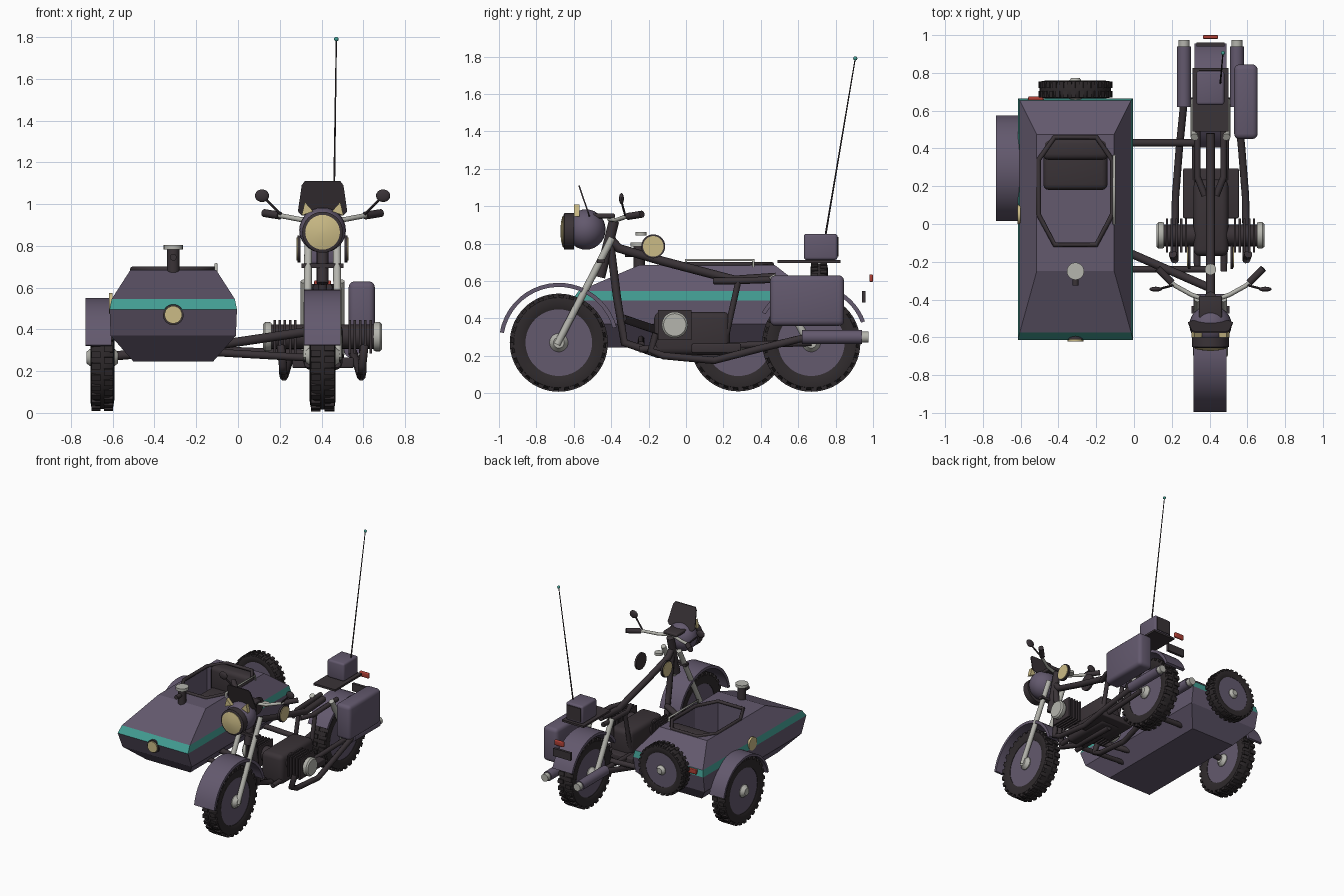
import bpy, bmesh, math
from mathutils import Vector, Matrix

if "Cube" in bpy.data.objects:
    bpy.data.objects.remove(bpy.data.objects["Cube"])

def mat(name, rgb):
    m = bpy.data.materials.new(name)
    m.diffuse_color = (*rgb, 1)
    m.use_nodes = True
    m.node_tree.nodes["Principled BSDF"].inputs["Base Color"].default_value = m.diffuse_color
    return m

PURPLE = mat("dusty_purple", (.125, .100, .155))
DARK = mat("dark_brown_grey", (.042, .033, .038))
RUBBER = mat("black_rubber", (.028, .023, .025))
TEAL = mat("teal", (.055, .34, .29))
TAN = mat("lamp_cream", (.60, .50, .24))
METAL = mat("light_metal", (.46, .46, .42))
RED = mat("lamp_red", (.42, .05, .035))
CX = .405   # motorcycle centre line
SX = -.31   # sidecar centre line

def finish(name, bm, *mats, smooth=True):
    bmesh.ops.recalc_face_normals(bm, faces=bm.faces)
    me = bpy.data.meshes.new(name)
    bm.to_mesh(me)
    bm.free()
    ob = bpy.data.objects.new(name, me)
    bpy.context.collection.objects.link(ob)
    for m in mats:
        me.materials.append(m)
    if smooth:
        bpy.ops.object.select_all(action='DESELECT')
        ob.select_set(True)
        bpy.context.view_layer.objects.active = ob
        bpy.ops.object.shade_smooth_by_angle(angle=math.radians(35))
    return ob

def box(name, lo, hi, m, bevel=0):
    bm = bmesh.new()
    lo, hi = Vector(lo), Vector(hi)
    bmesh.ops.create_cube(bm, size=1, matrix=Matrix.Translation((lo + hi) / 2) @ Matrix.Diagonal((*(hi - lo), 1)))
    if bevel:
        bmesh.ops.bevel(bm, geom=bm.edges[:], offset=bevel, segments=3, profile=.5, affect='EDGES')
    return finish(name, bm, m)

def lathe(name, prof, centre, axis, m, seg=32):
    """Revolve (radius, distance along axis) points around an axis."""
    bm = bmesh.new()
    rot = Vector(axis).to_track_quat('Z', 'Y')
    rings = [[bm.verts.new(rot @ Vector((r * math.cos(t), r * math.sin(t), a)) + Vector(centre))
              for t in (2 * math.pi * i / seg for i in range(seg))] for r, a in prof]
    for p, q in zip(rings, rings[1:]):
        for i in range(seg):
            j = (i + 1) % seg
            bm.faces.new((p[i], p[j], q[j], q[i]))
    if prof[0] != prof[-1]:
        bm.faces.new(rings[0])
        bm.faces.new(rings[-1])
    else:
        bmesh.ops.remove_doubles(bm, verts=bm.verts, dist=1e-5)
    return finish(name, bm, m)

def rod(name, a, b, r, m, seg=16, r2=None):
    a, b = Vector(a), Vector(b)
    return lathe(name, [(r, 0), (r if r2 is None else r2, (b - a).length)], a, b - a, m, seg)

def tube(name, pts, r, m, closed=False):
    cu = bpy.data.curves.new(name, 'CURVE')
    cu.dimensions = '3D'
    cu.bevel_depth, cu.bevel_resolution, cu.use_fill_caps = r, 2, True
    sp = cu.splines.new('POLY')
    sp.points.add(len(pts) - 1)
    for p, co in zip(sp.points, pts):
        p.co = (*co, 1)
    sp.use_cyclic_u = closed
    cu.materials.append(m)
    ob = bpy.data.objects.new(name, cu)
    bpy.context.collection.objects.link(ob)
    return ob

def ball(name, c, scale, m):
    bm = bmesh.new()
    bmesh.ops.create_uvsphere(bm, u_segments=24, v_segments=14, radius=1,
                              matrix=Matrix.Translation(c) @ Matrix.Diagonal((*scale, 1)))
    return finish(name, bm, m)

def wheel(name, c, axis, R, w):
    """Knobbly tyre, disc with six dark holes, hub."""
    c, axis = Vector(c), Vector(axis)
    h, ri = w / 2, R * .68
    lathe(name + "_tyre", [(ri, -h * .8), (R * .8, -h), (R * .92, -h * .92), (R * .97, -h * .5), (R * .97, h * .5),
                           (R * .92, h * .92), (R * .8, h), (ri, h * .8), (ri, -h * .8)], c, axis, RUBBER, 48)
    lathe(name + "_disc", [(ri + .005, -h * .75), (ri - .015, -h * .6), (.06, -h * .75), (.06, h * .75),
                           (ri - .015, h * .6), (ri + .005, h * .75)], c, axis, PURPLE, 40)
    lathe(name + "_hub", [(R * .11, -h * 1.3), (R * .19, -h * .85), (R * .19, h * .85), (R * .11, h * 1.3)], c, axis, METAL, 20)
    rot = axis.to_track_quat('Z', 'Y').to_matrix().to_4x4()
    bm, holes = bmesh.new(), bmesh.new()
    for i in range(28):
        for s in (-1, 1):
            M = Matrix.Translation(c) @ rot @ Matrix.Rotation(2 * math.pi * (i + s * .25) / 28, 4, 'Z')
            bmesh.ops.create_cube(bm, size=1, matrix=M @ Matrix.Translation((R * .95, 0, s * h * .52))
                                  @ Matrix.Diagonal((R * .1, R * .12, h * .75, 1)))
    for i in range(6):
        M = Matrix.Translation(c) @ rot @ Matrix.Rotation(math.pi * i / 3, 4, 'Z') @ Matrix.Translation((R * .43, 0, 0))
        bmesh.ops.create_cone(holes, cap_ends=True, segments=12, radius1=R * .07, radius2=R * .07, depth=w * .72, matrix=M)
    finish(name + "_tread", bm, RUBBER, smooth=False)
    finish(name + "_disc_holes", holes, DARK, smooth=False)

def fender(name, x0, x1, cy, cz, r, a0, a1, t=.022):
    """Curved mudguard; angles run from the rear (0) over the top to the front (180)."""
    bm = bmesh.new()
    n, rows = 20, []
    for i in range(n + 1):
        a = math.radians(a0 + (a1 - a0) * i / n)
        rows.append([bm.verts.new((x, cy + q * math.cos(a), cz + q * math.sin(a)))
                     for x, q in ((x0, r - t), (x0, r), (x1, r), (x1, r - t))])
    for p, q in zip(rows, rows[1:]):
        for k in range(4):
            bm.faces.new((p[k], p[(k + 1) % 4], q[(k + 1) % 4], q[k]))
    bm.faces.new(rows[0])
    bm.faces.new(rows[-1])
    finish(name, bm, PURPLE)

# Wheels and mudguards
wheel("front_wheel", (CX, -.68, .27), (1, 0, 0), .262, .125)
wheel("rear_wheel", (CX, .67, .27), (1, 0, 0), .262, .125)
wheel("sidecar_wheel", (-.65, .28, .265), (1, 0, 0), .255, .115)
wheel("spare_wheel", (SX, .712, .505), (0, 1, 0), .195, .095)
fender("front_fender", .315, .49, -.68, .27, .32, 15, 170)
fender("rear_fender", .32, .49, .67, .28, .305, 20, 150)
fender("sidecar_fender", -.73, -.605, .295, .265, .286, 12, 168, .018)

# Sidecar hull: stacked rectangles, teal band between levels two and three
bm = bmesh.new()
levels = [(.245, .19, -.42, .52), (.37, .30, -.56, .64), (.495, .305, -.613, .665), (.545, .295, -.575, .655), (.685, .205, -.25, .475)]
rings = [[bm.verts.new((SX + s * hx, y, z)) for s, y in ((-1, y0), (1, y0), (1, y1), (-1, y1))] for z, hx, y0, y1 in levels]
for k, (p, q) in enumerate(zip(rings, rings[1:])):
    for i in range(4):
        bm.faces.new((p[i], p[(i + 1) % 4], q[(i + 1) % 4], q[i])).material_index = int(k == 2)
bm.faces.new(rings[0])
bm.faces.new(rings[-1])
hull = finish("sidecar_hull", bm, PURPLE, TEAL, smooth=False)

# Cockpit opening, rim, seat
octagon = [(-.11, -.11), (.11, -.11), (.195, .05), (.195, .34), (.11, .46), (-.11, .46), (-.195, .34), (-.195, .05)]
bm = bmesh.new()
face = bm.faces.new([bm.verts.new((SX + x, y, .40)) for x, y in octagon])
ext = bmesh.ops.extrude_face_region(bm, geom=[face])
bmesh.ops.translate(bm, verts=[v for v in ext['geom'] if isinstance(v, bmesh.types.BMVert)], vec=(0, 0, .5))
cutter = finish("cockpit_cutter", bm, PURPLE, smooth=False)
cutter.hide_render = True
cutter.display_type = 'WIRE'
mod = hull.modifiers.new("cockpit", 'BOOLEAN')
mod.operation, mod.object, mod.solver = 'DIFFERENCE', cutter, 'EXACT'
bpy.context.view_layer.objects.active = hull
bpy.ops.object.modifier_apply(modifier="cockpit")
bpy.data.objects.remove(cutter)
tube("cockpit_rim", [(SX + x, y, .688) for x, y in octagon], .013, DARK, True)
box("sidecar_seat", (-.48, .18, .40), (-.14, .44, .53), DARK, .03)
box("sidecar_backrest", (-.485, .34, .45), (-.135, .455, .69), DARK, .03)
tube("grab_rail", [(-.105, 0, .66), (-.105, 0, .712), (-.105, .36, .712), (-.105, .36, .66)], .008, METAL)

# Sidecar fittings
rod("periscope", (SX, -.25, .64), (SX, -.25, .785), .03, DARK)
rod("periscope_cap", (SX, -.25, .783), (SX, -.25, .805), .046, METAL, 20)
rod("periscope_lens", (SX, -.27, .745), (SX, -.325, .745), .016, DARK)
rod("sidecar_lamp_ring", (SX, -.57, .47), (SX, -.612, .47), .05, DARK, 24)
rod("sidecar_lamp", (SX, -.60, .47), (SX, -.622, .47), .042, TAN, 24)
rod("sidecar_badge", (-.60, .05, .525), (-.617, .05, .525), .05, TAN, 24)
box("sidecar_tail_lamp", (-.56, .65, .505), (-.48, .675, .54), RED, .005)
rod("sidecar_axle", (-.68, .28, .265), (-.40, .28, .29), .022, DARK)

# Struts joining sidecar and motorcycle
rod("rear_strut", (-.12, .43, .30), (.36, .43, .28), .02, DARK)
rod("front_strut", (-.12, -.24, .29), (CX, -.24, .26), .018, DARK)
rod("diagonal_strut", (-.10, -.12, .325), (CX, -.34, .40), .022, DARK)

# Frame
tube("top_tube", [(CX, -.40, .82), (CX, -.36, .775), (CX, -.14, .71), (CX, .26, .605), (CX, .48, .62)], .024, DARK)
tube("down_tube", [(CX, -.41, .84), (CX, -.37, .52), (CX, -.33, .27), (CX, -.15, .21), (CX, .2, .2)], .022, DARK)
rod("steering_head", (CX, -.46, .62), (CX, -.385, .92), .028, DARK)
box("fork_clamp", (CX - .10, -.475, .695), (CX + .10, -.435, .715), DARK)
rod("fuel_cap", (CX, -.24, .843), (CX, -.24, .862), .03, METAL, 20)
for s, side in ((-1, "left"), (1, "right")):
    X = lambda d: CX + s * d
    rod(side + "_fork", (X(.074), -.69, .26), (X(.068), -.395, .83), .019, METAL)
    tube(side + "_seat_stay", [(X(.03), .15, .60), (X(.07), .25, .60), (X(.07), .55, .61)], .018, DARK)
    rod(side + "_lower_rail", (X(.07), -.25, .235), (X(.085), .67, .27), .018, DARK)
    rod(side + "_shock", (X(.085), .46, .63), (X(.085), .65, .28), .02, METAL)
    rod(side + "_rear_brace", (X(.07), .28, .60), (X(.07), .20, .24), .016, DARK)
    # Handlebar, grip, mirror
    tube(side + "_handlebar", [(X(0), -.41, .93), (X(.10), -.375, .925), (X(.19), -.325, .942), (X(.21), -.305, .945)], .012, METAL)
    rod(side + "_grip", (X(.205), -.31, .945), (X(.28), -.235, .957), .019, DARK)
    rod(side + "_mirror_stem", (X(.20), -.325, .95), (X(.275), -.345, 1.025), .006, DARK, 8)
    ball(side + "_mirror", (X(.29), -.345, 1.04), (.034, .013, .03), DARK)
    # Tank badges
    rod(side + "_badge_rim", (X(.105), -.175, .785), (X(.12), -.175, .785), .064, DARK, 28)
    rod(side + "_badge", (X(.118), -.175, .785), (X(.125), -.175, .785), .055, TAN, 28)
    # Boxer cylinder with fins and cover
    rod(side + "_cylinder", (X(.05), -.06, .365), (X(.25), -.06, .365), .058, DARK, 24)
    for k in range(5):
        box(side + "_fin", (X(.13 + k * .025) - .006, -.15, .285), (X(.13 + k * .025) + .006, .03, .445), DARK)
    lathe(side + "_cylinder_cover", [(.066, 0), (.07, .01), (.07, .03), (.06, .04)], (X(.245), -.06, .365), (s, 0, 0), METAL, 28)
    # Exhaust
    tube(side + "_exhaust_pipe", [(X(.20), -.16, .32), (X(.19), -.19, .23), (X(.19), -.12, .20), (X(.185), .15, .175),
                                  (X(.165), .40, .24), (X(.14), .65, .30)], .021, DARK)
    rod(side + "_muffler", (X(.14), .62, .30), (X(.14), .94, .30), .037, PURPLE, 20)
    rod(side + "_muffler_tip", (X(.14), .935, .30), (X(.14), .975, .30), .029, METAL, 20)
    # Ear-shaped tan lamps
    bm = bmesh.new()
    tri = [bm.verts.new((X(d), -.60, z)) for d, z in ((.045, .965), (.10, .945), (.085, 1.01))]
    back = [bm.verts.new(v.co + Vector((0, .03, 0))) for v in tri]
    bm.faces.new(tri)
    bm.faces.new(back)
    for i in range(3):
        bm.faces.new((tri[i], tri[(i + 1) % 3], back[(i + 1) % 3], back[i]))
    finish(side + "_marker_lamp", bm, TAN, smooth=False)

# Engine
box("engine_block", (.315, -.17, .205), (.50, .235, .435), DARK, .035)
box("footboard", (.26, .03, .215), (.555, .295, .265), DARK, .008)

# Headlight and windscreen
ball("headlight_shell", (CX, -.535, .875), (.112, .105, .108), PURPLE)
lathe("headlight_rim", [(.098, 0), (.098, .05), (.084, .056)], (CX, -.60, .865), (0, -1, 0), DARK, 32)
lathe("headlight_lens", [(.083, 0), (.083, .008), (.05, .016), (.01, .02)], (CX, -.652, .865), (0, -1, 0), TAN, 32)
box("headlight_bracket", (CX - .06, -.50, .935), (CX + .06, -.38, .96), DARK, .008)
bm = bmesh.new()
outline = [(.10, .945), (.118, .965), (.10, 1.09), (.085, 1.11)]
pts = [(CX + x, z) for x, z in outline] + [(CX - x, z) for x, z in reversed(outline)]
slabs = [[bm.verts.new((x, -.52 - (z - .945) * .34 + o, z)) for x, z in pts] for o in (0, .008)]
for r in slabs:
    bm.faces.new(r)
for i in range(len(pts)):
    j = (i + 1) % len(pts)
    bm.faces.new((slabs[0][i], slabs[0][j], slabs[1][j], slabs[1][i]))
finish("windscreen", bm, DARK, smooth=False)

# Rear rack, radio box, aerial, pannier, tail
box("rear_rack", (.31, .49, .697), (.50, .825, .712), DARK)
box("radio_box", (.33, .63, .712), (.478, .81, .852), PURPLE, .015)
box("radio_panel", (.345, .808, .73), (.463, .815, .835), DARK)
rod("aerial", (.457, .745, .84), (.471, .905, 1.79), .005, DARK, 8, .003)
ball("aerial_tip", (.471, .905, 1.79), (.011, .011, .011), TEAL)
box("pannier", (.53, .45, .36), (.655, .845, .63), PURPLE, .028)
box("tail_lamp", (CX - .04, .98, .595), (CX + .04, 1.0, .635), RED, .006)
box("number_plate", (CX - .075, .94, .485), (CX + .075, .96, .545), DARK)
